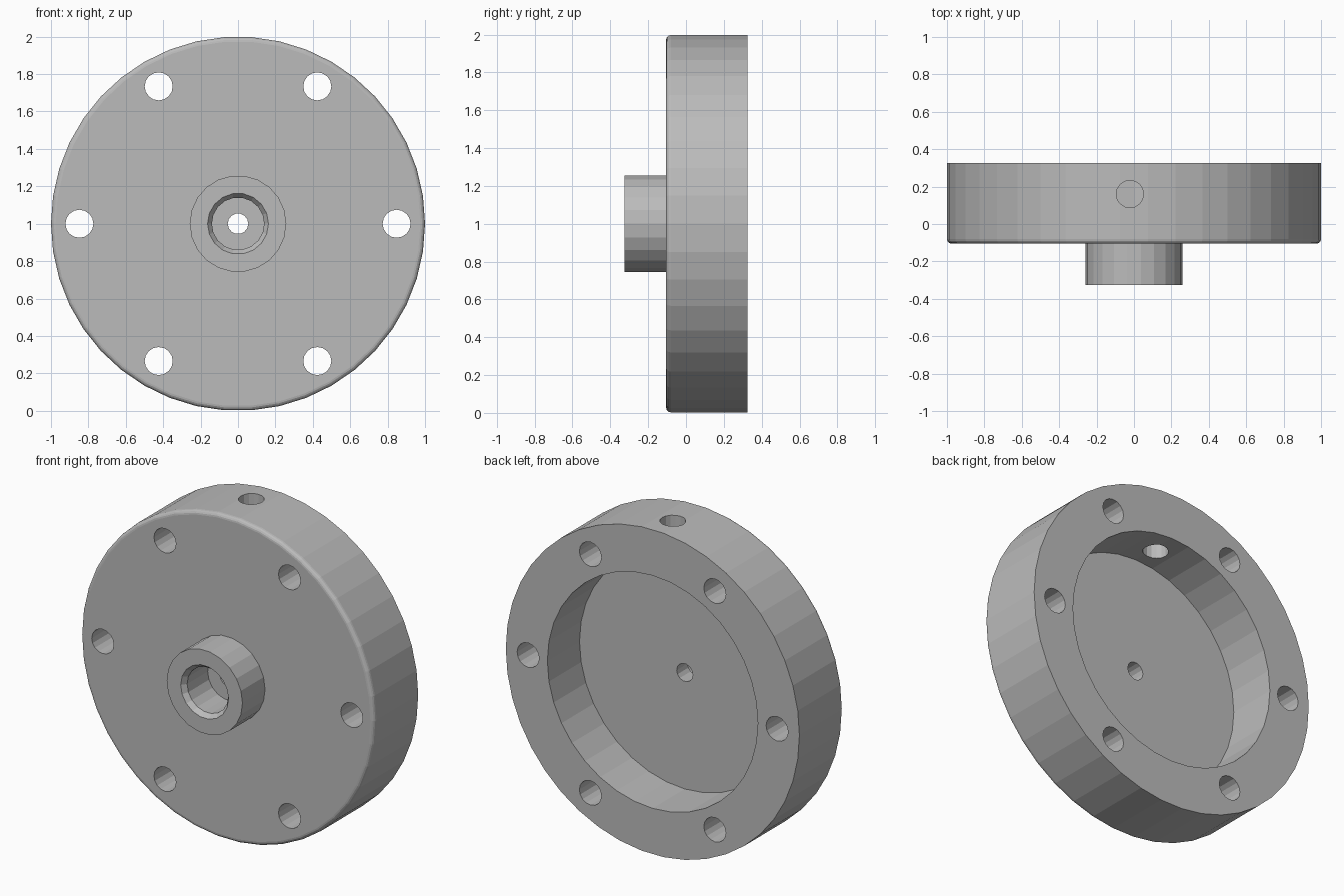
import bpy
import bmesh
from math import cos, sin, pi
from mathutils import Matrix, Vector

if "Cube" in bpy.data.objects:
    bpy.data.objects.remove(bpy.data.objects["Cube"], do_unlink=True)

CENTRE_Z = 1.0
BACK, FACE, HUB_FRONT = 0.325, -0.105, -0.325
RECESS_FLOOR = 0.012

metal = bpy.data.materials.new("grey_metal")
metal.use_nodes = True
grey = (0.5, 0.5, 0.5, 1)
metal.diffuse_color = grey
metal.node_tree.nodes["Principled BSDF"].inputs["Base Color"].default_value = grey


def turned(name, profile, sides, x=0.0, z=CENTRE_Z):
    """Solid turned about the y axis from (radius, y) pairs, front to back."""
    bm = bmesh.new()
    rings = []
    for radius, y in profile:
        angles = [2 * pi * i / sides for i in range(sides)]
        rings.append([bm.verts.new((x + radius * cos(a), y, z + radius * sin(a)))
                      for a in angles])
    for a, b in zip(rings, rings[1:]):
        for i in range(sides):
            j = (i + 1) % sides
            bm.faces.new((a[i], a[j], b[j], b[i]))
    bm.faces.new(rings[0])
    bm.faces.new(rings[-1])
    bmesh.ops.recalc_face_normals(bm, faces=bm.faces[:])
    mesh = bpy.data.meshes.new(name)
    bm.to_mesh(mesh)
    bm.free()
    obj = bpy.data.objects.new(name, mesh)
    bpy.context.collection.objects.link(obj)
    mesh.materials.append(metal)
    return obj


def combine(body, tool, operation):
    """Apply a boolean to the body and discard the tool."""
    mod = body.modifiers.new(operation.title(), 'BOOLEAN')
    mod.operation = operation
    mod.solver = 'EXACT'
    mod.object = tool
    bpy.context.view_layer.objects.active = body
    bpy.ops.object.modifier_apply(modifier=mod.name)
    bpy.data.objects.remove(tool, do_unlink=True)


# Disc with a small rounded front edge
fillet = 0.025
edge = [(1 - fillet + fillet * sin(t), FACE + fillet - fillet * cos(t))
        for t in (i * pi / 8 for i in range(5))]
flange = turned("hub_flange", edge + [(1, BACK)], 42)

# Hub boss on the front
combine(flange, turned("boss", [(0.258, HUB_FRONT), (0.258, -0.05)], 22), 'UNION')

# Wide recess in the back
combine(flange, turned("recess", [(0.717, RECESS_FLOOR), (0.717, 0.5)], 36), 'DIFFERENCE')

# Chamfered bore in the boss
bore = [(0.163, -0.4), (0.163, HUB_FRONT), (0.14, HUB_FRONT + 0.03), (0.14, -0.095)]
combine(flange, turned("bore", bore, 18), 'DIFFERENCE')

# Small shaft hole through the plate
combine(flange, turned("shaft_hole", [(0.055, -0.2), (0.055, 0.1)], 14), 'DIFFERENCE')

# Six bolt holes through the rim
for k in range(6):
    a = k * pi / 3
    hole = turned("bolt_hole", [(0.075, -0.5), (0.075, 0.5)], 16,
                  0.848 * cos(a), CENTRE_Z + 0.848 * sin(a))
    combine(flange, hole, 'DIFFERENCE')

# Radial hole through the top of the rim into the recess
radial = turned("radial_hole", [(0.073, -0.3), (0.073, 0.3)], 16, 0, 0)
radial.data.transform(Matrix.Translation(Vector((-0.022, 0.16, 1.85)))
                      @ Matrix.Rotation(pi / 2, 4, 'X'))
combine(flange, radial, 'DIFFERENCE')

# Crisp flat facets
flange.data.shade_flat()
